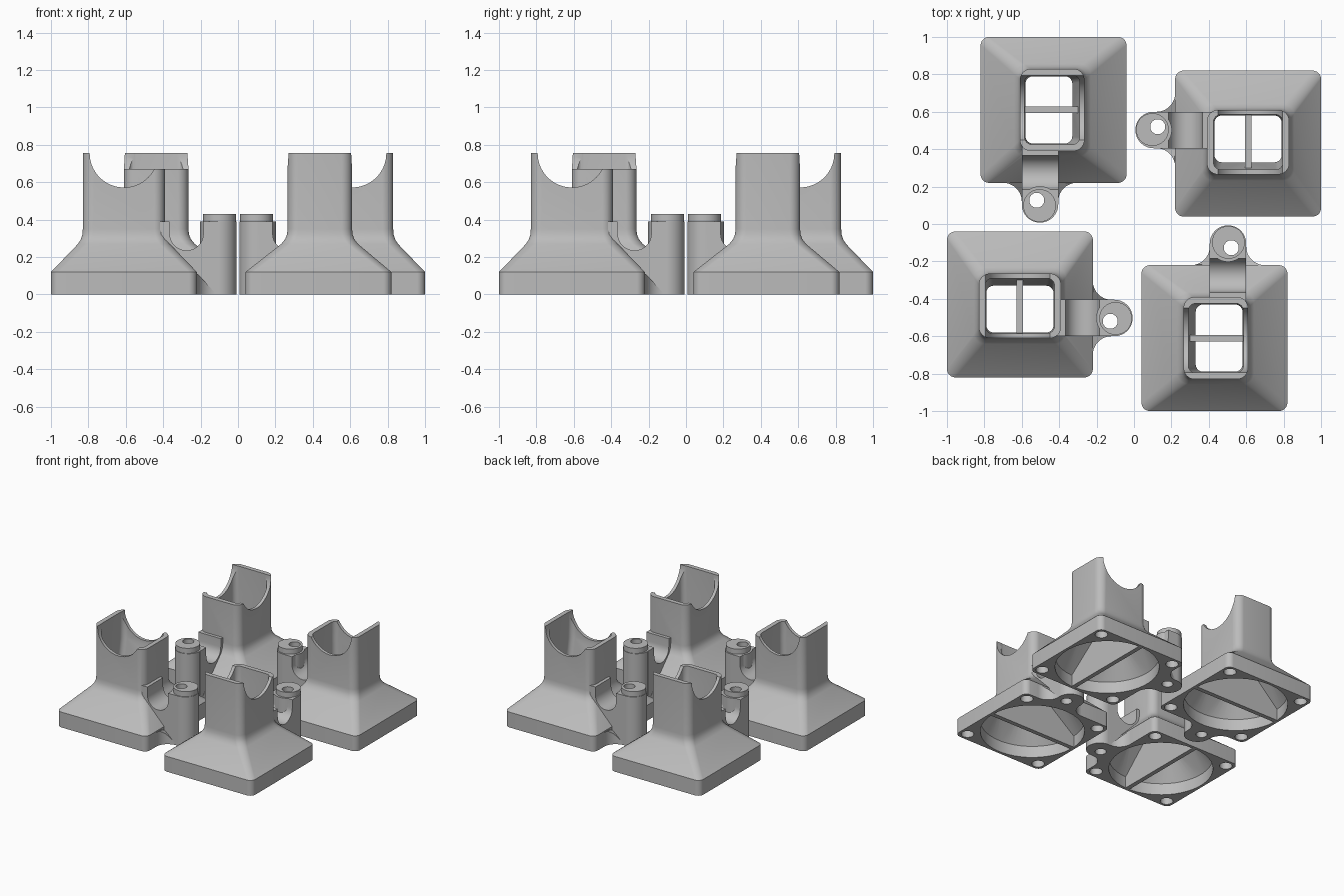
import bpy, bmesh, math

if "Cube" in bpy.data.objects:
    bpy.data.objects.remove(bpy.data.objects["Cube"])

grey = bpy.data.materials.new("plain grey")
grey.use_nodes = True
grey.diffuse_color = (0.5, 0.5, 0.5, 1)
grey.node_tree.nodes["Principled BSDF"].inputs["Base Color"].default_value = (0.5, 0.5, 0.5, 1)


def loft(name, rings):
    """Closed solid through rings that share one point count."""
    bm = bmesh.new()
    loops = [[bm.verts.new(p) for p in ring] for ring in rings]
    n = len(loops[0])
    for a, b in zip(loops, loops[1:]):
        for i in range(n):
            j = (i + 1) % n
            bm.faces.new((a[i], a[j], b[j], b[i]))
    bm.faces.new(loops[0][::-1])
    bm.faces.new(loops[-1])
    bmesh.ops.recalc_face_normals(bm, faces=bm.faces)
    mesh = bpy.data.meshes.new(name)
    bm.to_mesh(mesh)
    bm.free()
    mesh.materials.append(grey)
    ob = bpy.data.objects.new(name, mesh)
    bpy.context.collection.objects.link(ob)
    return ob


def rounded(x0, x1, y0, y1, r, z, k=12):
    """Rounded rectangle ring at height z."""
    ring = []
    corners = ((x1 - r, y1 - r), (x0 + r, y1 - r), (x0 + r, y0 + r), (x1 - r, y0 + r))
    for q, (cx, cy) in enumerate(corners):
        for i in range(k):
            a = math.pi / 2 * (q + (i + 0.5) / k)
            ring.append((cx + r * math.cos(a), cy + r * math.sin(a), z))
    return ring


def disc(x, y, r, z):
    return rounded(x - r, x + r, y - r, y + r, r, z)


def cylinder(name, x, y, r, z0, z1):
    return loft(name, [disc(x, y, r, z0), disc(x, y, r, z1)])


def box(name, x0, x1, y0, y1, z0, z1):
    return loft(name, [[(x0, y0, z), (x1, y0, z), (x1, y1, z), (x0, y1, z)] for z in (z0, z1)])


def arc(cx, cy, r, a0, a1, n=16):
    return [(cx + r * math.cos(math.radians(a0 + (a1 - a0) * i / n)),
             cy + r * math.sin(math.radians(a0 + (a1 - a0) * i / n))) for i in range(n + 1)]


def combine(body, tool, operation):
    mod = body.modifiers.new("combine", 'BOOLEAN')
    mod.operation, mod.object, mod.solver = operation, tool, 'EXACT'
    bpy.context.view_layer.objects.active = body
    bpy.ops.object.modifier_apply(modifier=mod.name)
    bpy.data.objects.remove(tool)


CX, CY = -0.61, -0.43
BASE = (-1.0, -0.22, -0.82, -0.04)
TOWER = (-0.83, -0.39, -0.61, -0.265)


def flare(f, z):
    """Outline between the square base (f=0) and the tower (f=1)."""
    edges = [a + (b - a) * f for a, b in zip(BASE, TOWER)]
    return rounded(*edges, 0.045 + 0.015 * f, z)


# Outer shell: flat base, sloping skirt and tower
duct = loft("duct", [flare(0, 0), flare(0, 0.12), flare(0.85, 0.27), flare(0.94, 0.295),
                     flare(0.985, 0.32), flare(1, 0.35), flare(1, 0.755)])

# Arm with a round saddle, ending in the screw post
profile = [(-0.45, 0), (-0.105, 0), (-0.105, 0.39), (-0.185, 0.39)]
profile += arc(-0.275, 0.325, 0.09, 0, -180) + [(-0.365, 0.39), (-0.45, 0.39)]
arm = loft("arm", [[(x, y, z) for x, z in profile] for y in (-0.6, -0.405)])
combine(duct, arm, 'UNION')
combine(duct, cylinder("post", -0.105, -0.5025, 0.0975, 0, 0.39), 'UNION')
combine(duct, cylinder("post_boss", -0.0985, -0.505, 0.0875, 0.3, 0.43), 'UNION')

# Curved webs that blend the arm into the base
for edge, side in ((-0.6, -1), (-0.405, 1)):
    web = [(x, edge + side * y) for x, y in arc(-0.12, 0.1, 0.1, 180, 270)]
    web = [(-0.25, edge + side * 0.1)] + web + [(-0.12, edge - side * 0.02), (-0.25, edge - side * 0.02)]
    top = [(x, y, min(0.11, 0.115 - (x + 0.22) * 1.1)) for x, y in web]
    combine(duct, loft("web", [[(x, y, 0) for x, y in web], top]), 'UNION')

# Hollow inside: round inlet narrowing into the rectangular tower
cavity = loft("cavity", [disc(CX, CY, 0.37, -0.1), disc(CX, CY, 0.37, 0.09),
                         rounded(-0.79, -0.43, -0.58, -0.33, 0.04, 0.3),
                         rounded(-0.79, -0.43, -0.58, -0.33, 0.04, 0.36),
                         rounded(-0.795, -0.425, -0.585, -0.29, 0.04, 0.55),
                         rounded(-0.795, -0.425, -0.585, -0.29, 0.04, 0.9)])
combine(duct, cavity, 'DIFFERENCE')

# Round saddle across the tower top and the lowered inner wall
saddle = arc(CX, 0.755, 0.183, 180, 360, 32) + [(CX + 0.183, 0.9), (CX - 0.183, 0.9)]
combine(duct, loft("saddle", [[(x, y, z) for x, z in saddle] for y in (-0.8, -0.1)]), 'DIFFERENCE')
combine(duct, box("wall_cut", -0.5, -0.3, -0.7, -0.2, 0.67, 0.9), 'DIFFERENCE')

# Screw holes: through the post, blind in the base corners
combine(duct, cylinder("post_hole", -0.127, -0.52, 0.04, -0.1, 0.6), 'DIFFERENCE')
for sx in (-1, 1):
    for sy in (-1, 1):
        hole = cylinder("corner_hole", CX + sx * 0.327, CY + sy * 0.327, 0.045, -0.1, 0.08)
        combine(duct, hole, 'DIFFERENCE')

# Divider splitting the air path
panel = [(CY - 0.38, 0), (CY + 0.38, 0), (CY + 0.38, 0.09), (-0.31, 0.3), (-0.28, 0.5),
         (-0.595, 0.5), (-0.595, 0.3), (CY - 0.38, 0.09)]
divider = loft("divider", [[(x, y, z) for y, z in panel] for x in (CX - 0.017, CX + 0.017)])
combine(duct, divider, 'UNION')

bpy.ops.object.select_all(action='DESELECT')
duct.select_set(True)
bpy.context.view_layer.objects.active = duct
bpy.ops.object.shade_smooth_by_angle(angle=math.radians(25))

# Four ducts turned around the centre
duct.name = "duct_1"
for i in range(1, 4):
    copy = duct.copy()
    copy.name = f"duct_{i + 1}"
    copy.rotation_euler.z = i * math.pi / 2
    bpy.context.collection.objects.link(copy)
